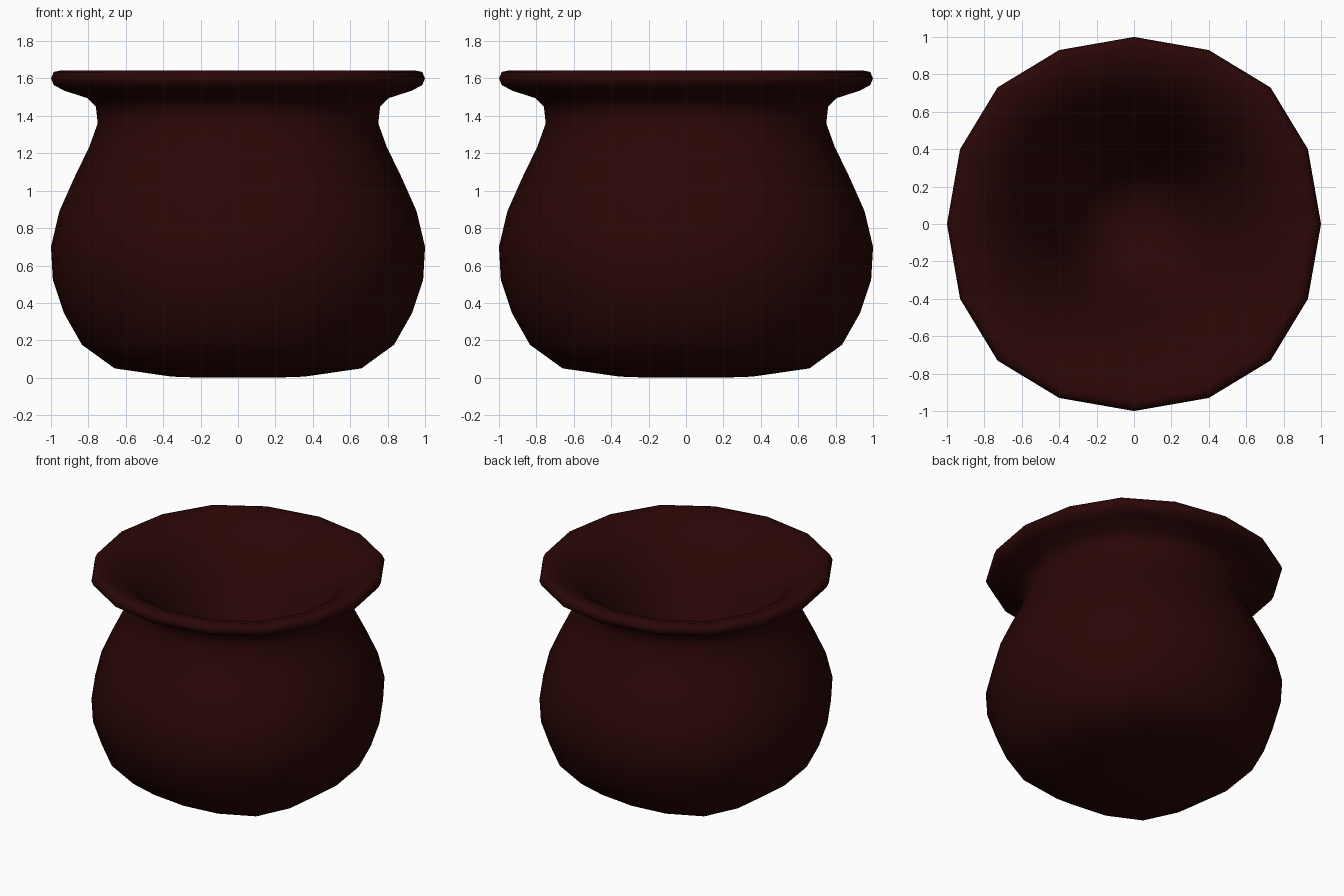
import bpy, bmesh, math

if "Cube" in bpy.data.objects:
    bpy.data.objects.remove(bpy.data.objects["Cube"])

# Dark red glazed finish
mat = bpy.data.materials.new("dark_red")
mat.diffuse_color = (0.023, 0.002, 0.0018, 1)
mat.use_nodes = True
mat.node_tree.nodes["Principled BSDF"].inputs["Base Color"].default_value = mat.diffuse_color

# Half-section (radius, height): belly, neck, flared rim, then funnel-like inside
profile = [
    (0.18, 0.0), (0.355, 0.006), (0.66, 0.05), (0.835, 0.177), (0.93, 0.345),
    (0.99, 0.525), (1.0, 0.70), (0.955, 0.89), (0.875, 1.07), (0.795, 1.235),
    (0.75, 1.36), (0.76, 1.45), (0.805, 1.495), (0.93, 1.535), (0.985, 1.565),
    (1.0, 1.60), (0.985, 1.635), (0.95, 1.642), (0.85, 1.615), (0.75, 1.55),
    (0.65, 1.44), (0.55, 1.28), (0.45, 1.09), (0.36, 0.91), (0.27, 0.77),
    (0.18, 0.69), (0.09, 0.66),
]
# The lower rings are squarer than the rest
squareness = {0: 4, 1: 4, 2: 3, 3: 2}

# Slightly squared 16-sided outline: one quarter turned four times
quarter = [(1, 0), (0.93, 0.4), (0.73, 0.73), (0.4, 0.93)]
outline = []
for _ in range(4):
    outline += quarter
    quarter = [(-y, x) for x, y in quarter]
n = len(outline)

# Pot body as stacked rings
bm = bmesh.new()
rings = []
for k, (r, z) in enumerate(profile):
    ring = []
    for x, y in outline:
        s = r * math.hypot(x, y) ** (squareness.get(k, 1) - 1)
        ring.append(bm.verts.new((s * x, s * y, z)))
    rings.append(ring)
for a, b in zip(rings, rings[1:]):
    for i in range(n):
        j = (i + 1) % n
        bm.faces.new((a[i], a[j], b[j], b[i]))

# Underside and inner floor
for ring, z in ((rings[0], 0.0), (rings[-1], 0.65)):
    centre = bm.verts.new((0, 0, z))
    for i in range(n):
        bm.faces.new((ring[i], ring[(i + 1) % n], centre))

bmesh.ops.recalc_face_normals(bm, faces=bm.faces)
for f in bm.faces:
    f.smooth = True
mesh = bpy.data.meshes.new("pot")
bm.to_mesh(mesh)
bm.free()
mesh.materials.append(mat)
pot = bpy.data.objects.new("pot", mesh)
bpy.context.collection.objects.link(pot)
